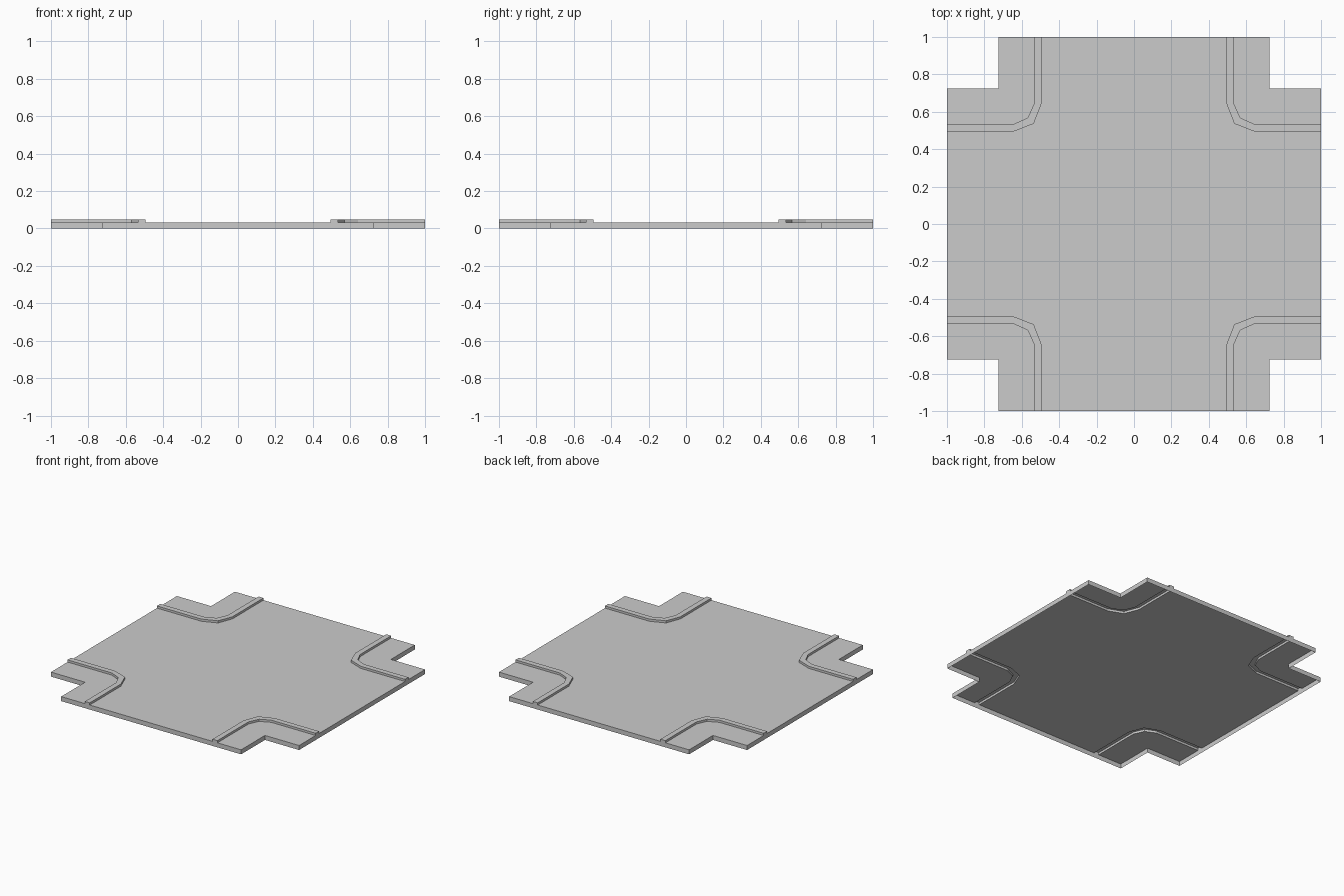
import bpy
import bmesh

cube = bpy.data.objects.get("Cube")
if cube:
    bpy.data.objects.remove(cube, do_unlink=True)

DECK, KERB = 0.033, 0.049      # heights of the flat deck and the kerb top
EDGE, NOTCH = 1.0, 0.725       # plan extents and corner cut-out
INNER, OUTER = 0.495, 0.534    # the kerb's two straight edges
BEND = 0.642                   # where the kerb starts to turn

grey = bpy.data.materials.new("light grey")
grey.use_nodes = True
grey.diffuse_color = (0.6, 0.6, 0.6, 1)
grey.node_tree.nodes["Principled BSDF"].inputs["Base Color"].default_value = (0.6, 0.6, 0.6, 1)


def kerb_line(offset, corner):
    """Plan of one kerb edge, turning the corner in two facets."""
    return [(EDGE, offset), (BEND, offset), (corner, corner), (offset, BEND), (offset, EDGE)]


def rail(bm, plan, z):
    return [bm.verts.new((x, y, z)) for x, y in plan]


def bridge(bm, low, high):
    for i in range(len(low) - 1):
        bm.faces.new((low[i], low[i + 1], high[i + 1], high[i]))


def finish(name, bm):
    """Make the quarter part and mirror it to all four corners."""
    mesh = bpy.data.meshes.new(name)
    bm.to_mesh(mesh)
    bm.free()
    mesh.materials.append(grey)
    obj = bpy.data.objects.new(name, mesh)
    bpy.context.collection.objects.link(obj)
    mirror = obj.modifiers.new("four corners", 'MIRROR')
    mirror.use_axis = (True, True, False)


inner = kerb_line(INNER, 0.536)
outer = kerb_line(OUTER, 0.568)

# Road surface
bm = bmesh.new()
bm.faces.new(rail(bm, [(0, 0), (EDGE, 0)] + inner + [(0, EDGE)], DECK))
finish("road", bm)

# Pavement corners
bm = bmesh.new()
plan = [(EDGE, NOTCH), (NOTCH, NOTCH), (NOTCH, EDGE)] + outer[::-1]
bm.faces.new(rail(bm, plan, DECK))
finish("pavement", bm)

# Raised kerbs, hollow below, closed at both ends
bm = bmesh.new()
rails = [rail(bm, outer, DECK), rail(bm, outer, KERB),
         rail(bm, inner, KERB), rail(bm, inner, DECK)]
for low, high in zip(rails, rails[1:]):
    bridge(bm, low, high)
bm.faces.new([r[0] for r in rails])
bm.faces.new([r[-1] for r in reversed(rails)])
finish("kerb", bm)

# Thin outer walls, open underneath
bm = bmesh.new()
plan = [(EDGE, 0), (EDGE, NOTCH), (NOTCH, NOTCH), (NOTCH, EDGE), (0, EDGE)]
bridge(bm, rail(bm, plan, 0), rail(bm, plan, DECK))
finish("outer_wall", bm)
